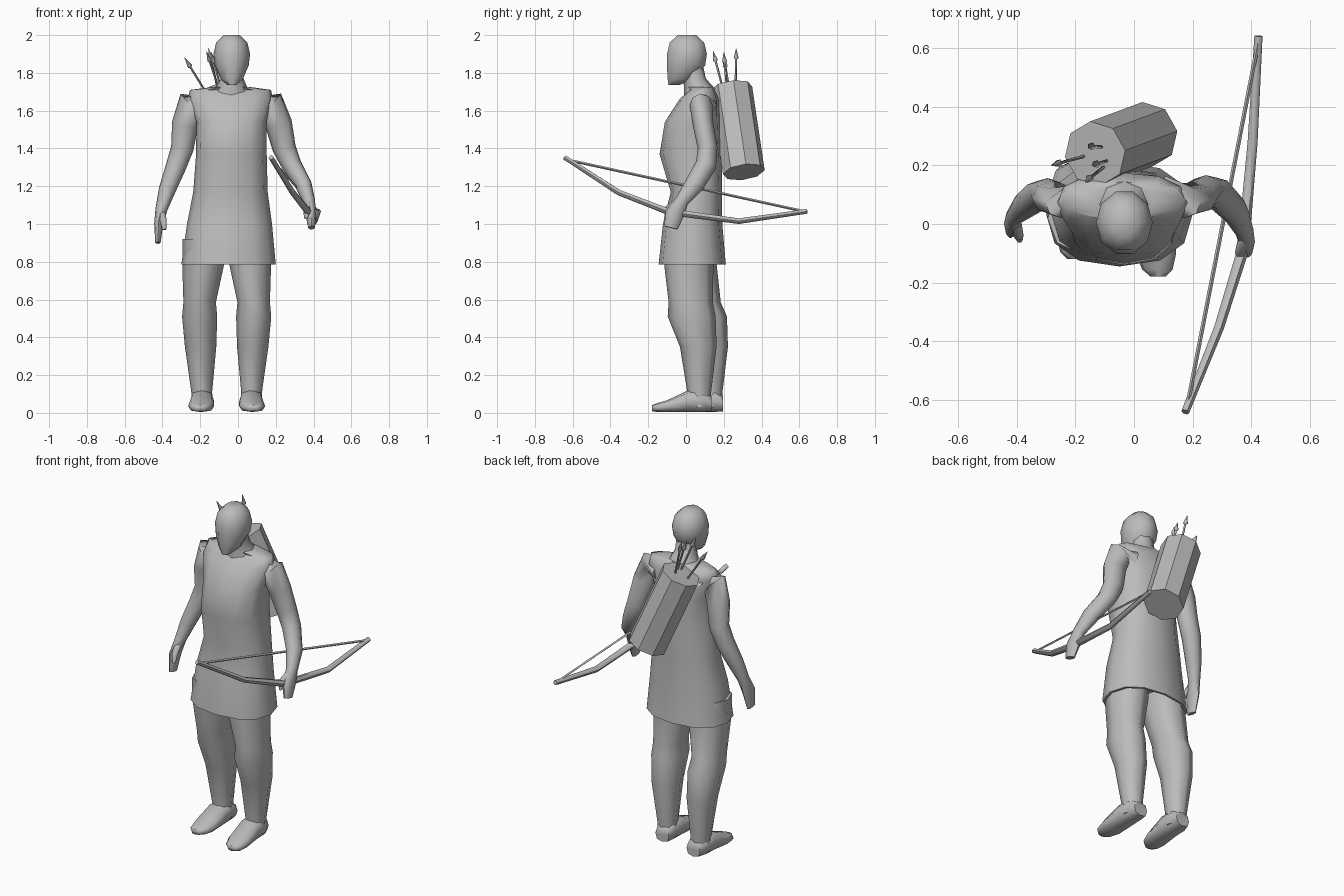
import bpy, bmesh, math
from mathutils import Vector

grey = bpy.data.materials.new("plain grey")
grey.diffuse_color = (0.5, 0.5, 0.5, 1)


def loft(name, rings, n=8, axis=None, power=1.0, turn=0.0, sharp=60):
    """Skin rings (x, y, z, rx, ry) along a path, closed at both ends."""
    bm = bmesh.new()
    pts = [Vector(r[:3]) for r in rings]
    loops = []
    for i, r in enumerate(rings):
        d = Vector(axis) if axis else pts[min(i + 1, len(pts) - 1)] - pts[max(i - 1, 0)]
        d.normalize()
        u = Vector((1, 0, 0)) - d * d.x
        u.normalize()
        v = d.cross(u)
        loop = []
        for k in range(n):
            t = 2 * math.pi * (k + turn) / n
            c, s = math.cos(t), math.sin(t)
            c = math.copysign(abs(c) ** power, c)
            s = math.copysign(abs(s) ** power, s)
            loop.append(bm.verts.new(pts[i] + u * c * r[3] + v * s * r[4]))
        loops.append(loop)
    for a, b in zip(loops, loops[1:]):
        for k in range(n):
            j = (k + 1) % n
            bm.faces.new((a[k], a[j], b[j], b[k]))
    bm.faces.new(loops[0][::-1])
    bm.faces.new(loops[-1])
    bmesh.ops.recalc_face_normals(bm, faces=bm.faces)
    me = bpy.data.meshes.new(name)
    bm.to_mesh(me)
    bm.free()
    for p in me.polygons:
        p.use_smooth = True
    me.set_sharp_from_angle(angle=math.radians(sharp))
    me.materials.append(grey)
    ob = bpy.data.objects.new(name, me)
    bpy.context.collection.objects.link(ob)
    return ob


UP = (0, 0, 1)

# tunic, with a hollow hem and sloping shoulders
loft("tunic", [
    (-0.05, 0.035, 0.88, 0.20, 0.14), (-0.05, 0.033, 0.785, 0.235, 0.165),
    (-0.05, 0.033, 0.785, 0.25, 0.178), (-0.045, 0.035, 1.00, 0.225, 0.157),
    (-0.04, 0.055, 1.17, 0.197, 0.136), (-0.035, 0.025, 1.37, 0.187, 0.165),
    (-0.035, 0.035, 1.54, 0.185, 0.147), (-0.04, 0.07, 1.66, 0.225, 0.105),
    (-0.04, 0.085, 1.71, 0.215, 0.065), (-0.035, 0.075, 1.725, 0.10, 0.07)],
    n=12, axis=UP, power=0.85)

# neck and head
loft("neck", [(-0.035, 0.08, 1.66, 0.12, 0.09), (-0.035, 0.07, 1.72, 0.085, 0.08),
              (-0.03, 0.045, 1.77, 0.06, 0.06), (-0.03, 0.03, 1.84, 0.06, 0.06)], axis=UP)
loft("head", [(-0.033, -0.065, 1.735, 0.022, 0.03), (-0.033, -0.03, 1.765, 0.058, 0.07),
              (-0.033, 0.0, 1.84, 0.09, 0.107), (-0.033, 0.005, 1.90, 0.097, 0.111),
              (-0.033, 0.005, 1.96, 0.083, 0.096), (-0.033, 0.005, 2.0, 0.042, 0.052)],
     n=10, axis=UP)

# legs and feet: the second leg stands a little further back
for side, cx, dy, out in (("right", 0.07, 0.0, 1), ("left", -0.19, 0.06, -1)):
    loft(side + "_leg", [
        (cx - 0.005 * out, 0.02, 0.92, 0.11, 0.12),
        (cx - 0.005 * out, 0.015 + dy * 0.3, 0.78, 0.11, 0.13),
        (cx + 0.013 * out, 0.025 + dy * 0.7, 0.585, 0.086, 0.117),
        (cx + 0.013 * out, 0.03 + dy, 0.51, 0.093, 0.127),
        (cx + 0.008 * out, 0.065 + dy, 0.35, 0.083, 0.097),
        (cx + 0.002 * out, 0.07 + dy, 0.11, 0.055, 0.063),
        (cx, 0.07 + dy, 0.03, 0.058, 0.06)], axis=UP)
    loft(side + "_foot", [
        (cx - 0.005 * out, 0.135 + dy, 0.05, 0.045, 0.042),
        (cx, 0.09 + dy, 0.063, 0.06, 0.058),
        (cx, 0.01 + dy, 0.062, 0.064, 0.057),
        (cx + 0.005 * out, -0.10 + dy, 0.036, 0.069, 0.031),
        (cx + 0.01 * out, -0.155 + dy, 0.028, 0.052, 0.023),
        (cx + 0.012 * out, -0.18 + dy, 0.025, 0.025, 0.016)],
        axis=(0, -1, 0), power=0.75)

# arms with flat hands
loft("right_arm", [
    (0.10, 0.085, 1.63, 0.08, 0.06), (0.175, 0.08, 1.63, 0.08, 0.06),
    (0.215, 0.09, 1.53, 0.072, 0.055), (0.245, 0.115, 1.40, 0.062, 0.052),
    (0.285, 0.105, 1.31, 0.053, 0.056), (0.345, 0.045, 1.21, 0.046, 0.052),
    (0.375, -0.02, 1.125, 0.033, 0.036), (0.385, -0.062, 1.05, 0.028, 0.05),
    (0.39, -0.08, 0.98, 0.018, 0.036)])
loft("left_arm", [
    (-0.17, 0.085, 1.63, 0.08, 0.06), (-0.25, 0.08, 1.63, 0.08, 0.06),
    (-0.28, 0.09, 1.53, 0.07, 0.058), (-0.295, 0.105, 1.40, 0.06, 0.052),
    (-0.33, 0.095, 1.30, 0.054, 0.053), (-0.375, 0.06, 1.18, 0.045, 0.045),
    (-0.405, 0.03, 1.08, 0.032, 0.034), (-0.42, 0.0, 1.00, 0.024, 0.05),
    (-0.424, -0.015, 0.90, 0.014, 0.034)])
loft("right_thumb", [(0.375, -0.05, 1.11, 0.02, 0.02), (0.362, -0.10, 1.08, 0.018, 0.018),
                     (0.36, -0.105, 1.03, 0.01, 0.012)], n=6)
loft("left_thumb", [(-0.405, 0.01, 1.06, 0.02, 0.02), (-0.395, -0.04, 1.02, 0.018, 0.018),
                    (-0.39, -0.055, 0.97, 0.01, 0.01)], n=6)

# bow and string
bow = [(0.175, -0.642, 1.352), (0.29, -0.355, 1.166), (0.372, -0.09, 1.064),
       (0.405, 0.28, 1.015), (0.425, 0.642, 1.067)]
loft("bow", [p + (r, r) for p, r in zip(bow, (0.014, 0.017, 0.02, 0.017, 0.014))], n=6)
loft("bowstring", [(0.182, -0.62, 1.338, 0.007, 0.007), (0.424, 0.62, 1.068, 0.007, 0.007)], n=4)

# quiver slung across the back
loft("quiver", [(0.045, 0.306, 1.275, 0.112, 0.112), (-0.133, 0.24, 1.718, 0.112, 0.112)],
     turn=0.2, sharp=30)

# arrows: shaft from base to tip with a small pointed head
arrows = [((-0.16, 0.235, 1.68), (-0.283, 0.20, 1.88)),
          ((-0.10, 0.262, 1.68), (-0.157, 0.266, 1.93)),
          ((-0.08, 0.22, 1.68), (-0.143, 0.20, 1.91)),
          ((-0.09, 0.205, 1.68), (-0.167, 0.143, 1.915))]
for i, (base, tip) in enumerate(arrows):
    b, t = Vector(base), Vector(tip)
    neck = t - (t - b).normalized() * 0.06
    loft(f"arrow_{i + 1}", [(*b, 0.006, 0.006), (*neck, 0.006, 0.006),
                            (*neck.lerp(t, 0.1), 0.014, 0.014), (*t, 0.001, 0.001)], n=5)
